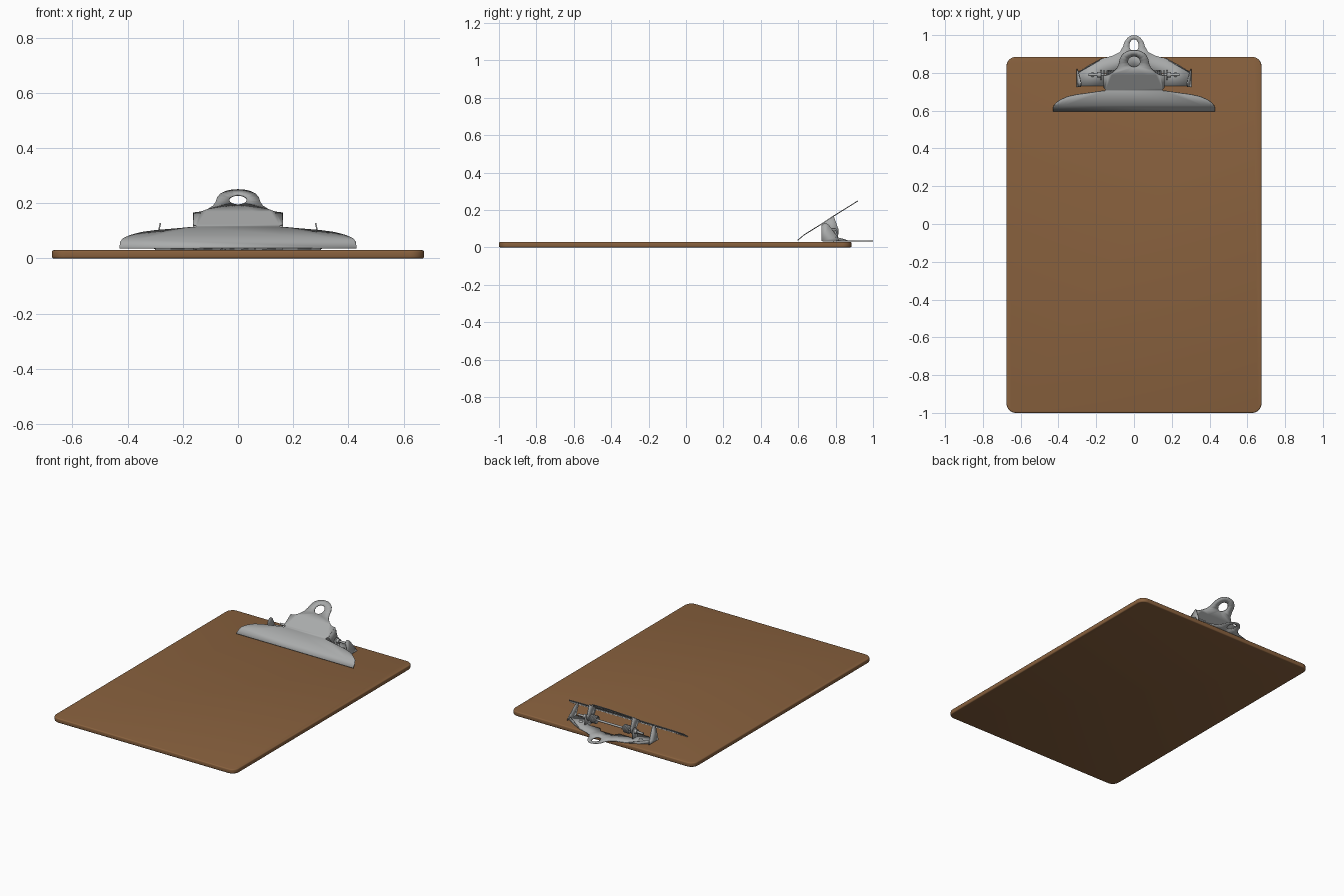
import bpy, bmesh, math
from mathutils import Vector

if "Cube" in bpy.data.objects:
    bpy.data.objects.remove(bpy.data.objects["Cube"])


def material(name, rgb):
    m = bpy.data.materials.new(name)
    m.diffuse_color = (*rgb, 1)
    m.use_nodes = True
    m.node_tree.nodes["Principled BSDF"].inputs["Base Color"].default_value = m.diffuse_color
    return m


BROWN = material("brown hardboard", (0.25, 0.12, 0.048))
STEEL = material("grey steel", (0.40, 0.41, 0.41))


def finish(name, bm, mat, thick=0, angle=35):
    bmesh.ops.recalc_face_normals(bm, faces=bm.faces)
    me = bpy.data.meshes.new(name)
    bm.to_mesh(me)
    bm.free()
    ob = bpy.data.objects.new(name, me)
    bpy.context.collection.objects.link(ob)
    me.materials.append(mat)
    if thick:
        s = ob.modifiers.new("thickness", 'SOLIDIFY')
        s.thickness = thick
        s.offset = 0
    bpy.ops.object.select_all(action='DESELECT')
    ob.select_set(True)
    bpy.context.view_layer.objects.active = ob
    bpy.ops.object.shade_smooth_by_angle(angle=math.radians(angle))
    return ob


def ellipse(cx, cy, rx, ry, n=28):
    return [(cx + rx * math.cos(2 * math.pi * i / n), cy + ry * math.sin(2 * math.pi * i / n)) for i in range(n)]


def sheet(name, loops, place, cuts=(), thick=0.005):
    """Fill flat outlines (holes included), cut bend lines, then place in 3D."""
    bm = bmesh.new()
    for loop in loops:
        vs = [bm.verts.new((a, b, 0)) for a, b in loop]
        for i, v in enumerate(vs):
            bm.edges.new((v, vs[i - 1]))
    bmesh.ops.triangle_fill(bm, use_beauty=True, edges=bm.edges[:], normal=(0, 0, 1))
    for c in cuts:
        bmesh.ops.bisect_plane(bm, geom=bm.verts[:] + bm.edges[:] + bm.faces[:],
                               plane_co=(0, c, 0), plane_no=(0, 1, 0), dist=1e-5)
    for v in bm.verts:
        v.co = Vector(place(v.co.x, v.co.y))
    return finish(name, bm, STEEL, thick)


def mirrored(half):
    """Mirror a half outline (x >= 0), listed from one end to the other."""
    return half + [(-x, y) for x, y in reversed(half) if x > 1e-6]


def cylinder_x(name, x0, x1, y, z, r):
    bm = bmesh.new()
    bmesh.ops.create_cone(bm, cap_ends=True, segments=20, radius1=r, radius2=r, depth=x1 - x0)
    for v in bm.verts:
        v.co = Vector((v.co.z + (x0 + x1) / 2, v.co.x + y, v.co.y + z))
    return finish(name, bm, STEEL)


# board with rounded corners and eased edges
bm = bmesh.new()
R = 0.05
pts = []
for k, (cx, cy) in enumerate([(0.675 - R, 0.885 - R), (R - 0.675, 0.885 - R), (R - 0.675, R - 1), (0.675 - R, R - 1)]):
    for i in range(9):
        a = math.pi / 2 * (k + i / 8)
        pts.append(bm.verts.new((cx + R * math.cos(a), cy + R * math.sin(a), 0)))
face = bm.faces.new(pts)
ext = bmesh.ops.extrude_face_region(bm, geom=[face])
for v in ext['geom']:
    if isinstance(v, bmesh.types.BMVert):
        v.co.z = 0.03
rims = [e for e in bm.edges if abs(e.verts[0].co.z - e.verts[1].co.z) < 1e-5]
bmesh.ops.bevel(bm, geom=rims, offset=0.007, segments=3, profile=0.5, affect='EDGES')
finish("board", bm, BROWN)

# lever: sheet bent along the slope of the clip
BEND = [(0.595, 0.036), (0.63, 0.066), (0.72, 0.122), (0.79, 0.168), (0.92, 0.249)]


def slope(y):
    for (y0, z0), (y1, z1) in zip(BEND, BEND[1:]):
        if y <= y1 or y1 == BEND[-1][0]:
            return z0 + (z1 - z0) * (y - y0) / (y1 - y0)


lever_half = [(0.43, 0.597), (0.427, 0.622), (0.415, 0.64), (0.39, 0.658), (0.35, 0.675), (0.30, 0.686),
              (0.24, 0.694), (0.165, 0.705), (0.155, 0.705), (0.15, 0.712), (0.162, 0.722), (0.162, 0.785),
              (0.135, 0.79), (0.11, 0.805), (0.09, 0.825), (0.08, 0.85), (0.076, 0.872), (0.064, 0.895),
              (0.045, 0.91), (0.022, 0.918), (0, 0.92)]
sheet("clip_lever", [mirrored(lever_half), ellipse(0, 0.86, 0.032, 0.028)],
      lambda x, y: (x, y, slope(y)), [b[0] for b in BEND[1:-1]])

# base plate with hanging tab, slot and front cutout
base_half = [(0, 0.83), (0.05, 0.83), (0.07, 0.80), (0.16, 0.80), (0.16, 0.73), (0.30, 0.73), (0.30, 0.80),
             (0.24, 0.84), (0.17, 0.875), (0.11, 0.892), (0.075, 0.91), (0.058, 0.94), (0.05, 0.965),
             (0.035, 0.985), (0.018, 0.996), (0, 1.0)]
sheet("base_plate", [mirrored(base_half), ellipse(0, 0.944, 0.024, 0.034)],
      lambda x, y: (x, y, 0.034))

for s, side in ((1, "right"), (-1, "left")):
    # lever cheeks folded down to the pivot
    sheet("lever_cheek_" + side,
          [[(0.722, 0.123), (0.79, 0.167), (0.814, 0.10), (0.816, 0.08), (0.80, 0.062), (0.775, 0.062), (0.755, 0.08)]],
          lambda y, z: (s * 0.16, y, z))
    # upright ears at the ends of the base plate
    sheet("base_ear_" + side,
          [[(0.725, 0.034), (0.725, 0.115), (0.735, 0.127), (0.75, 0.128), (0.765, 0.118), (0.81, 0.055), (0.82, 0.034)]],
          lambda y, z: (s * (0.302 - 0.22 * (z - 0.034)), y, z))
    # low flange along the slanted back edge
    sheet("base_flange_" + side, [[(0, 0.034), (0, 0.056), (0.5, 0.046), (1, 0.034)]],
          lambda t, z: (s * (0.30 - 0.13 * t), 0.80 + 0.075 * t, z))
    # pivot lugs on the base
    sheet("pivot_lug_" + side, [[(0.762, 0.034), (0.765, 0.085), (0.78, 0.10), (0.80, 0.10), (0.812, 0.085), (0.815, 0.034)]],
          lambda y, z: (s * 0.175, y, z))
    xs = sorted((s * 0.178, s * 0.196))
    cylinder_x("pivot_cap_" + side, xs[0], xs[1], 0.79, 0.08, 0.014)
    # rivet on the base
    bm = bmesh.new()
    bmesh.ops.create_uvsphere(bm, u_segments=16, v_segments=8, radius=0.012)
    for v in bm.verts:
        v.co = Vector((v.co.x + s * 0.22, v.co.y + 0.79, v.co.z * 0.6 + 0.037))
    finish("rivet_" + side, bm, STEEL)
    # coil spring round the pivot
    cu = bpy.data.curves.new("coil_spring_" + side, 'CURVE')
    cu.dimensions = '3D'
    cu.bevel_depth = 0.0045
    cu.bevel_resolution = 2
    sp = cu.splines.new('POLY')
    n = 72
    sp.points.add(n + 1)
    for i in range(n + 1):
        a = 2 * math.pi * 4.5 * i / n
        sp.points[i].co = (s * (0.10 + 0.045 * i / n), 0.79 + 0.022 * math.cos(a), 0.08 + 0.022 * math.sin(a), 1)
    sp.points[n + 1].co = (s * 0.147, 0.74, 0.125, 1)
    cu.materials.append(STEEL)
    bpy.context.collection.objects.link(bpy.data.objects.new("coil_spring_" + side, cu))

# pivot rod
cylinder_x("pivot_rod", -0.24, 0.24, 0.79, 0.08, 0.007)
